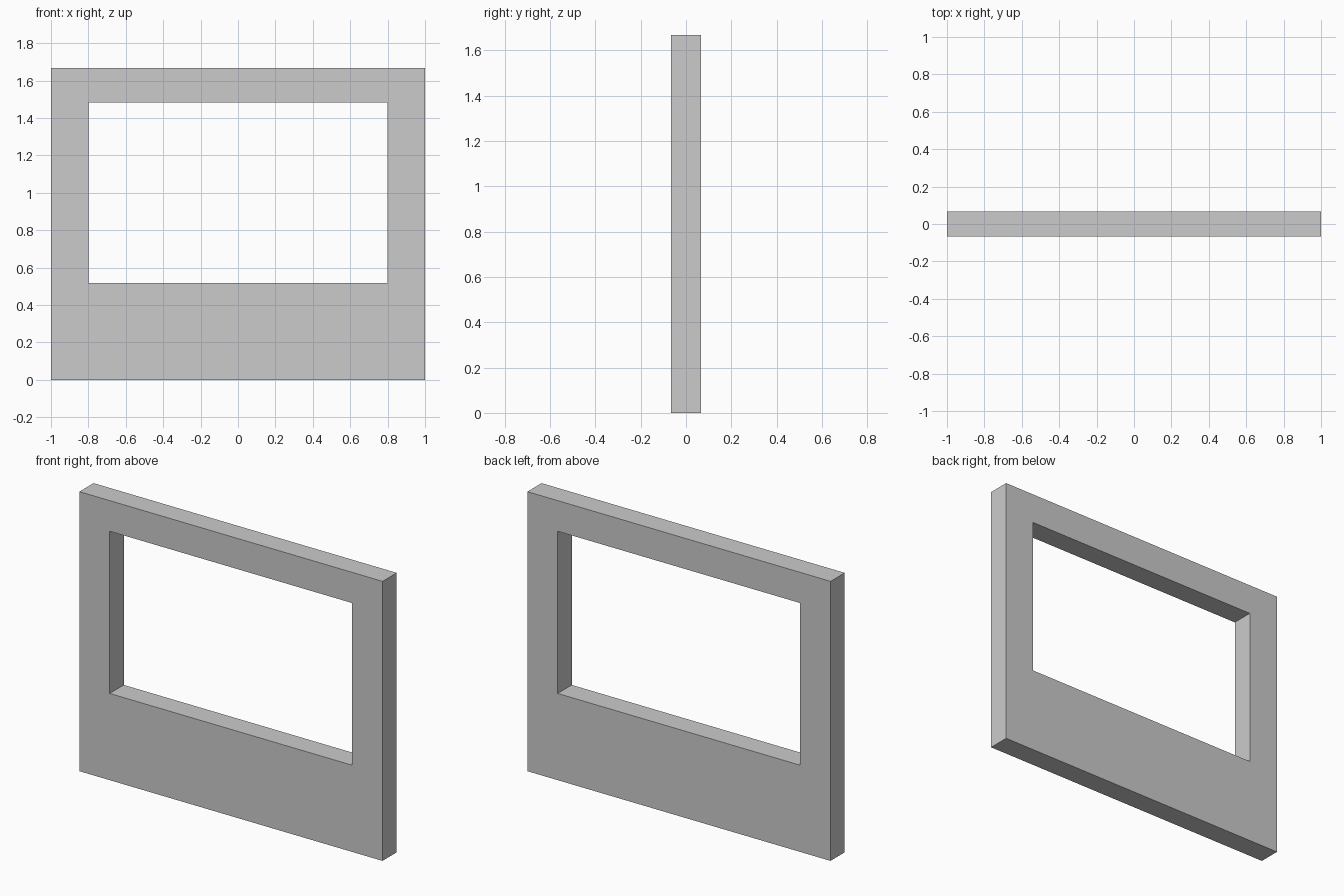
import bpy, bmesh

if "Cube" in bpy.data.objects:
    bpy.data.objects.remove(bpy.data.objects["Cube"])

WIDTH, HEIGHT, DEPTH = 2.0, 1.667, 0.133
OPEN_W, OPEN_BOTTOM, OPEN_TOP = 1.6, 0.517, 1.484


def rectangle(bm, width, bottom, top):
    """Four corners on the front plane, in order."""
    x, y = width / 2, -DEPTH / 2
    return [bm.verts.new((px, y, pz)) for px, pz in
            ((-x, bottom), (x, bottom), (x, top), (-x, top))]


# Front face: a ring between the wall outline and the window opening
bm = bmesh.new()
outer = rectangle(bm, WIDTH, 0, HEIGHT)
inner = rectangle(bm, OPEN_W, OPEN_BOTTOM, OPEN_TOP)
for i in range(4):
    j = (i + 1) % 4
    bm.faces.new((outer[i], outer[j], inner[j], inner[i]))

# Extrude to the back, keeping the front face, to close the wall
ring = bm.faces[:]
result = bmesh.ops.extrude_face_region(bm, geom=ring, use_keep_orig=True)
back = [g for g in result["geom"] if isinstance(g, bmesh.types.BMVert)]
bmesh.ops.translate(bm, verts=back, vec=(0, DEPTH, 0))
bmesh.ops.recalc_face_normals(bm, faces=bm.faces[:])

mesh = bpy.data.meshes.new("window_wall")
bm.to_mesh(mesh)
bm.free()
wall = bpy.data.objects.new("window_wall", mesh)
bpy.context.collection.objects.link(wall)
